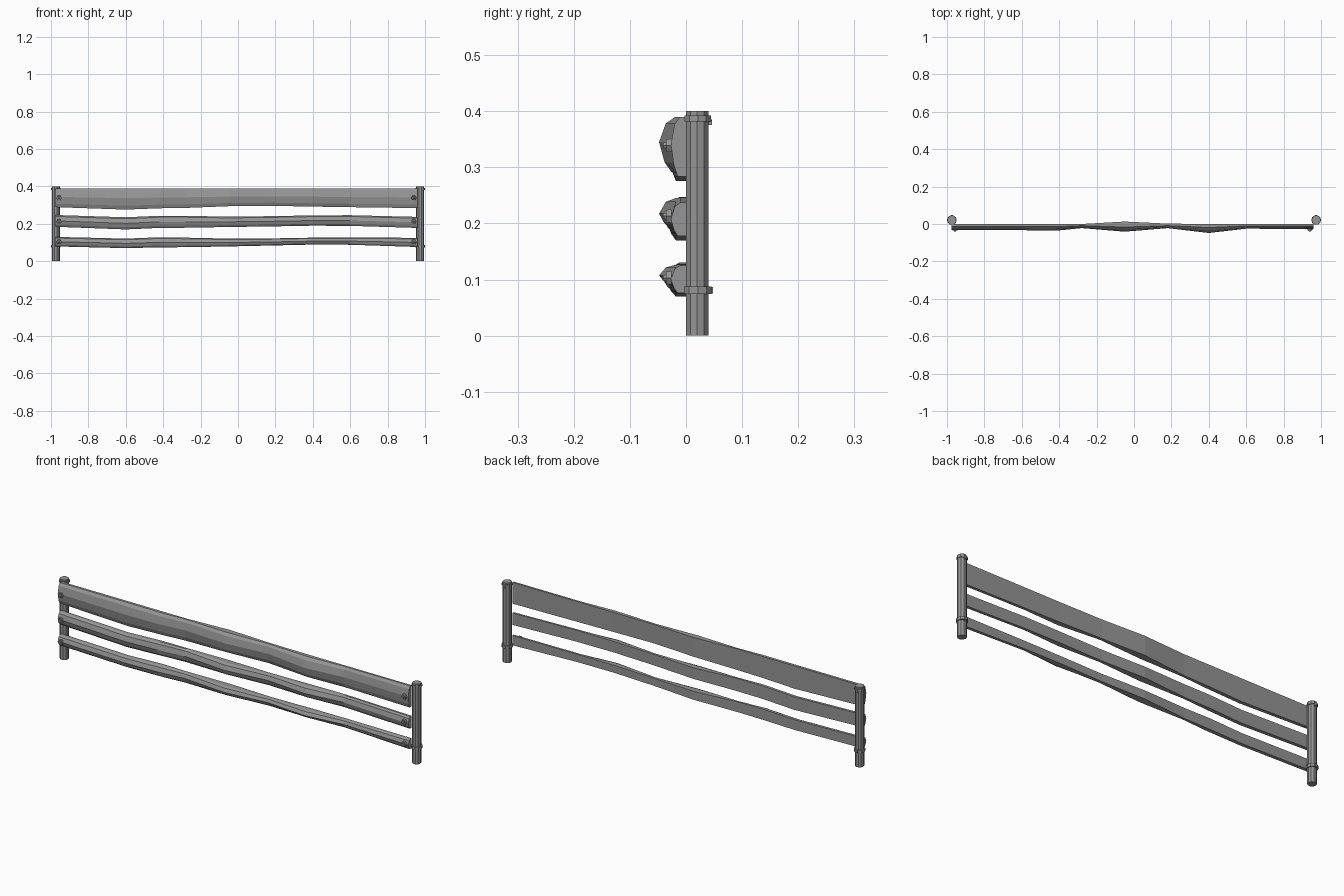
import bpy, bmesh, math
from mathutils import Matrix

cube = bpy.data.objects.get("Cube")
if cube:
    bpy.data.objects.remove(cube)

grey = bpy.data.materials.new("weathered_grey")
grey.use_nodes = True
colour = (0.3, 0.3, 0.3, 1)
grey.diffuse_color = colour
grey.node_tree.nodes["Principled BSDF"].inputs["Base Color"].default_value = colour


def finish(name, bm):
    bmesh.ops.recalc_face_normals(bm, faces=bm.faces)
    mesh = bpy.data.meshes.new(name)
    bm.to_mesh(mesh)
    bm.free()
    mesh.materials.append(grey)
    obj = bpy.data.objects.new(name, mesh)
    bpy.context.collection.objects.link(obj)
    return obj


def prism(name, centre, radius, depth, sides, axis="Z", top=1.0):
    bm = bmesh.new()
    turn = Matrix.Rotation(math.pi / 2, 4, "X") if axis == "Y" else Matrix()
    spin = Matrix.Rotation(math.pi / sides, 4, "Z")
    bmesh.ops.create_cone(bm, cap_ends=True, segments=sides, radius1=radius,
                          radius2=radius * top, depth=depth,
                          matrix=Matrix.Translation(centre) @ turn @ spin)
    return finish(name, bm)


# Stations along a board, and how far its front and back swell there
xs = [-0.975, -0.6, -0.42, -0.28, -0.05, 0.18, 0.4, 0.6, 0.96]
front = [0.031, 0.033, 0.036, 0.022, 0.041, 0.022, 0.048, 0.025, 0.027]
back = [0, 0, 0, 0, 0.013, 0.002, 0, 0, 0]


def board(name, tops, bottoms, ridge):
    """Loft a bevelled plank section along x."""
    bm = bmesh.new()
    rings = []
    for x, f, b, top, low in zip(xs, front, back, tops, bottoms):
        h = top - low
        section = [(b, low), (b, top), (-0.4 * f, top), (-0.75 * f, top - 0.12 * h),
                   (-f, low + ridge * h), (-0.8 * f, low + 0.18 * h), (-0.55 * f, low)]
        rings.append([bm.verts.new((x, y, z)) for y, z in section])
    for a, b in zip(rings, rings[1:]):
        for i in range(len(a)):
            j = (i + 1) % len(a)
            bm.faces.new((a[i], a[j], b[j], b[i]))
    bm.faces.new(rings[0])
    bm.faces.new(rings[-1])
    return finish(name, bm)


# Three uneven boards
board("top_board", [0.39] * 9,
      [0.289, 0.276, 0.283, 0.285, 0.294, 0.296, 0.292, 0.289, 0.284], 0.54)
board("middle_board", [0.247, 0.235, 0.243, 0.243, 0.238, 0.241, 0.245, 0.246, 0.237],
      [0.184, 0.17, 0.178, 0.179, 0.183, 0.186, 0.19, 0.189, 0.178], 0.5)
board("bottom_board", [0.13, 0.121, 0.128, 0.126, 0.121, 0.122, 0.126, 0.127, 0.125],
      [0.079, 0.07, 0.074, 0.075, 0.079, 0.084, 0.089, 0.088, 0.076], 0.5)

# Posts with a collar at top and bottom, and the bolts
for side, sx in (("right", -1), ("left", 1)):
    px = sx * 0.974
    prism(side + "_post", (px, 0.02, 0.2), 0.021, 0.4, 10)
    prism(side + "_top_collar", (px, 0.021, 0.387), 0.0245, 0.01, 10)
    prism(side + "_lower_collar", (px, 0.021, 0.081), 0.026, 0.014, 10)
    prism(side + "_top_clasp", (px, 0.043, 0.38), 0.007, 0.006, 4, "Y")
    prism(side + "_lower_clasp", (px, 0.045, 0.081), 0.008, 0.006, 4, "Y")
    for label, z in (("top", 0.339), ("middle", 0.213), ("bottom", 0.103)):
        bx = -0.957 if sx < 0 else 0.94
        prism(f"{side}_{label}_bolt", (bx, -0.031, z), 0.014, 0.01, 6, "Y", 0.9)
        prism(f"{side}_{label}_bolt_tip", (bx, -0.038, z), 0.007, 0.006, 6, "Y", 0.7)
